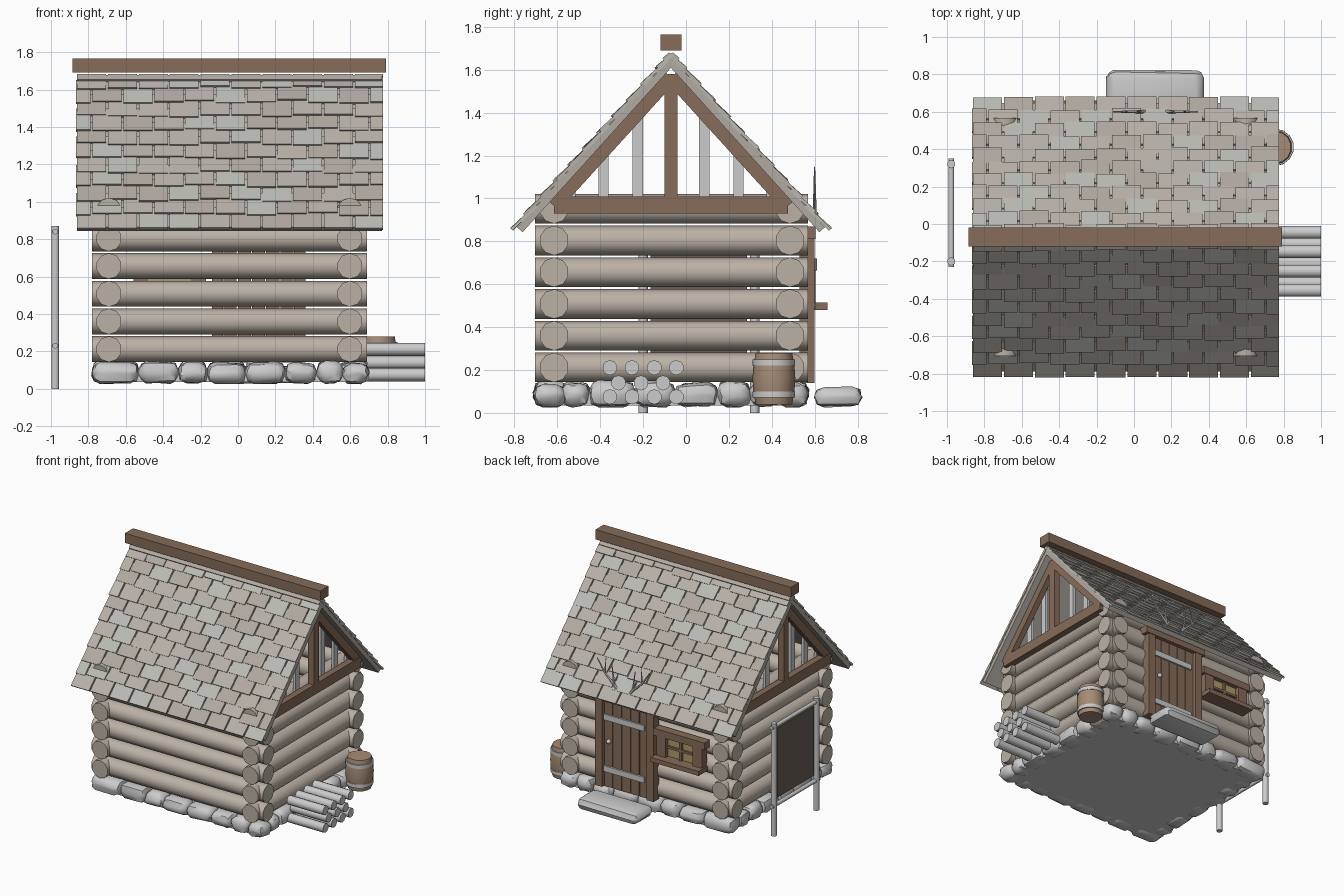
import bpy, bmesh, random
from mathutils import Matrix, Vector

if "Cube" in bpy.data.objects:
    bpy.data.objects.remove(bpy.data.objects["Cube"])

random.seed(4)
CX, CY = -0.045, -0.07            # cabin centre
APEX = 1.69


def material(name, rgb):
    m = bpy.data.materials.new(name)
    m.diffuse_color = (*rgb, 1)
    m.use_nodes = True
    m.node_tree.nodes["Principled BSDF"].inputs["Base Color"].default_value = m.diffuse_color
    return m


LOG = material("pale_log", (0.50, 0.44, 0.38))
BROWN = material("brown_timber", (0.24, 0.15, 0.10))
BARREL = material("barrel_wood", (0.38, 0.26, 0.18))
GLASS = material("warm_glass", (0.42, 0.33, 0.14))
HIDE = material("hide", (0.14, 0.115, 0.095))
SHINGLE = [material(f"shingle_{i}", c) for i, c in enumerate(
    [(0.48, 0.44, 0.40), (0.44, 0.40, 0.36), (0.50, 0.50, 0.46)])]


def box(bm, lo, hi, frame=Matrix.Identity(4)):
    lo, hi = Vector(lo), Vector(hi)
    m = frame @ Matrix.Translation((lo + hi) / 2) @ Matrix.Diagonal((*(hi - lo), 1))
    return bmesh.ops.create_cube(bm, size=1, matrix=m)["verts"]


def rod(bm, p, q, r1, r2=None, n=10):
    p, q = Vector(p), Vector(q)
    rot = (q - p).to_track_quat('Z', 'Y').to_matrix().to_4x4()
    bmesh.ops.create_cone(bm, cap_ends=True, segments=n, radius1=r1,
                          radius2=r1 if r2 is None else r2, depth=(q - p).length,
                          matrix=Matrix.Translation((p + q) / 2) @ rot)


def finish(name, bm, mats=(), smooth=False):
    bmesh.ops.recalc_face_normals(bm, faces=bm.faces)
    me = bpy.data.meshes.new(name)
    bm.to_mesh(me)
    bm.free()
    for m in mats:
        me.materials.append(m)
    if smooth:
        for f in me.polygons:
            f.use_smooth = True
        me.set_sharp_from_angle(angle=0.8)
    ob = bpy.data.objects.new(name, me)
    bpy.context.collection.objects.link(ob)
    return ob


def boxes(name, mat, *spans):
    bm = bmesh.new()
    for lo, hi in spans:
        box(bm, lo, hi)
    return finish(name, bm, [mat] if mat else [])


def stone(name, lo, hi, bevel=0.045):
    bm = bmesh.new()
    box(bm, lo, hi)
    bmesh.ops.bevel(bm, geom=bm.edges[:], offset=bevel, segments=2, profile=0.5,
                    affect='EDGES')
    for v in bm.verts:
        v.co += Vector([random.uniform(-0.006, 0.006) for _ in range(3)])
    return finish(name, bm, smooth=True)


# Floor slab and foundation stones
boxes("floor", None, ((-0.74, -0.665, 0.035), (0.65, 0.525, 0.10)))
edges_x = [-0.78, -0.53, -0.32, -0.165, 0.04, 0.25, 0.42, 0.56, 0.70]
edges_y = [-0.58, -0.45, -0.24, -0.05, 0.15, 0.30, 0.44]
for side, y in (("front", -0.635), ("back", 0.495)):
    for i, (a, b) in enumerate(zip(edges_x, edges_x[1:])):
        top = random.uniform(0.135, 0.152)
        stone(f"{side}_stone_{i}", (a, y - 0.075, 0.03), (b, y + 0.075, top))
for side, x in (("left", -0.705), ("right", 0.62)):
    for i, (a, b) in enumerate(zip(edges_y, edges_y[1:])):
        top = random.uniform(0.135, 0.152)
        stone(f"{side}_stone_{i}", (x - 0.075, a, 0.03), (x + 0.075, b, top))
stone("door_step", (-0.145, 0.60, 0.03), (0.37, 0.82, 0.12), 0.04)

# Log walls, crossing at the corners
bm = bmesh.new()
for i in range(6):
    z = 0.212 + i * 0.148
    for y in (-0.615, 0.485):
        rod(bm, (-0.78, y, z), (0.69, y, z), 0.069)
    for x in (-0.69, 0.598):
        rod(bm, (x, -0.705, z), (x, 0.568, z), 0.069)
finish("log_walls", bm, [LOG], True)

# Gable trusses with loose boards behind
for side, s in (("left", -1), ("right", 1)):
    x0, x1 = sorted((CX + s * 0.715, CX + s * 0.765))
    bm = bmesh.new()
    box(bm, (x0, CY - 0.545, 0.93), (x1, CY + 0.545, 1.01))
    box(bm, (x0, CY - 0.03, 1.0), (x1, CY + 0.03, 1.58))
    for t in (-1, 1):
        a, b = Vector((0, CY + t * 0.545, 0.965)), Vector((0, CY, 1.565))
        d = (b - a).normalized()
        n = Vector((0, -d.z, d.y))
        frame = Matrix(((1, 0, 0, 0), (0, d.y, n.y, a.y), (0, d.z, n.z, a.z), (0, 0, 0, 1)))
        box(bm, (x0 + 0.003, 0, -0.03), (x1 - 0.003, (b - a).length, 0.03), frame)
    finish(f"{side}_gable_truss", bm, [BROWN])
    bx = sorted((CX + s * 0.69, CX + s * 0.713))
    boxes(f"{side}_gable_boards", None, *[
        ((bx[0], CY + o - 0.024, 0.94), (bx[1], CY + o + 0.024, 1.60 - 1.107 * abs(o)))
        for o in (-0.47, -0.315, -0.155, 0.155, 0.315, 0.47)])

# Roof slopes: a deck plus staggered overlapping shingles
SLOPE, ROWS, TW, XL, XR = 1.118, 11, 0.165, -0.865, 0.775
for side, s in (("front", -1), ("back", 1)):
    frame = Matrix(((1, 0, 0, 0), (0, s * 0.67, s * 0.742, CY),
                    (0, -0.742, 0.67, APEX), (0, 0, 0, 1)))
    bm = bmesh.new()
    box(bm, (XL + 0.005, 0, -0.054), (XR - 0.005, SLOPE - 0.025, -0.02), frame)
    finish(f"{side}_roof_deck", bm, [SHINGLE[1]])
    bm = bmesh.new()
    for r in range(ROWS):
        low = SLOPE * (r + 1) / ROWS
        start = XL - (TW / 2 if r % 2 else 0)
        for c in range(11):
            a = max(XL, start + c * TW + 0.005)
            b = min(XR, start + (c + 1) * TW - 0.005)
            if b - a < 0.02:
                continue
            end = low + (0 if r == ROWS - 1 else random.uniform(-0.012, 0.012))
            lift = random.uniform(-0.003, 0.004)
            vs = box(bm, (a, max(0, low - 0.16), -0.026), (b, end, -0.012))
            shade = random.choice((0, 0, 1, 2))
            for v in vs:
                if v.co.y > low - 0.05:
                    v.co.z += 0.012 + lift
                v.co = frame @ v.co
            for f in {f for v in vs for f in v.link_faces}:
                f.material_index = shade
    finish(f"{side}_shingles", bm, SHINGLE)
boxes("ridge_beam", BROWN, ((-0.885, -0.12, 1.69), (0.79, -0.02, 1.765)))

# Door with planks, frame, straps and knob on the back wall
pw = 0.38 / 5
boxes("door_planks", BROWN, *[
    ((-0.08 + i * pw + 0.003, 0.535, 0.14), (-0.08 + (i + 1) * pw - 0.003, 0.575, 0.81))
    for i in range(5)])
boxes("door_frame", BROWN,
      ((-0.14, 0.53, 0.14), (-0.08, 0.60, 0.81)), ((0.30, 0.53, 0.14), (0.36, 0.60, 0.81)),
      ((-0.165, 0.53, 0.81), (0.385, 0.605, 0.87)))
boxes("door_straps", None, *[((-0.05, 0.57, z - 0.022), (0.295, 0.588, z + 0.022))
                             for z in (0.28, 0.68)])
bm = bmesh.new()
bmesh.ops.create_uvsphere(bm, u_segments=10, v_segments=6, radius=0.018,
                          matrix=Matrix.Translation((0.25, 0.59, 0.50)))
finish("door_knob", bm, smooth=True)

# Window beside the door
boxes("window_frame", BROWN,
      ((-0.585, 0.545, 0.665), (-0.15, 0.61, 0.72)),
      ((-0.25, 0.545, 0.515), (-0.17, 0.605, 0.665)),
      ((-0.56, 0.545, 0.515), (-0.48, 0.605, 0.665)),
      ((-0.57, 0.545, 0.48), (-0.16, 0.66, 0.515)),
      ((-0.375, 0.56, 0.515), (-0.355, 0.592, 0.665)),
      ((-0.48, 0.56, 0.582), (-0.25, 0.59, 0.60)))
boxes("window_pane", GLASS, ((-0.48, 0.55, 0.515), (-0.25, 0.575, 0.665)))

# Antlers above the door
bm = bmesh.new()
for s in (-1, 1):
    pts = [Vector((0.115 + s * dx, 0.60, z)) for dx, z in
           ((0.03, 0.89), (0.08, 0.96), (0.16, 1.03), (0.225, 1.13))]
    for i, (a, b) in enumerate(zip(pts, pts[1:])):
        rod(bm, a, b, 0.013 - 0.003 * i, 0.010 - 0.003 * i, 6)
    rod(bm, pts[1], pts[1] + Vector((s * 0.02, 0, 0.15)), 0.009, 0.003, 6)
    rod(bm, pts[2], pts[2] + Vector((-s * 0.01, 0, 0.12)), 0.007, 0.002, 6)
finish("antlers", bm, smooth=True)

# Barrel with hoops
BX, BY = 0.755, 0.41
bm = bmesh.new()
profile = [(0.04, 0.085), (0.10, 0.096), (0.16, 0.10), (0.22, 0.096), (0.28, 0.085)]
for (z0, r0), (z1, r1) in zip(profile, profile[1:]):
    rod(bm, (BX, BY, z0), (BX, BY, z1), r0, r1, 14)
bmesh.ops.remove_doubles(bm, verts=bm.verts, dist=0.0005)
inner = [f for f in bm.faces if len(f.verts) > 4 and 0.05 < f.calc_center_median().z < 0.27]
bmesh.ops.delete(bm, geom=inner, context='FACES_ONLY')
finish("barrel", bm, [BARREL], True)
bm = bmesh.new()
for z in (0.085, 0.235):
    rod(bm, (BX, BY, z - 0.014), (BX, BY, z + 0.014), 0.099, n=14)
finish("barrel_hoops", bm, smooth=True)

# Firewood stack
bm = bmesh.new()
for z, ys in ((0.075, (-0.355, -0.252, -0.148, -0.045)), (0.14, (-0.315, -0.21, -0.107)),
              (0.211, (-0.355, -0.252, -0.148, -0.045))):
    for y in ys:
        rod(bm, (0.69, y, z), (1.0, y, z), 0.035)
finish("firewood", bm, smooth=True)

# Drying rack with stretched hide
bm = bmesh.new()
for y in (-0.20, 0.32):
    rod(bm, (-0.977, y, 0), (-0.977, y, 0.87), 0.022)
for z in (0.23, 0.84):
    rod(bm, (-0.977, -0.23, z), (-0.977, 0.35, z), 0.015)
finish("rack_frame", bm, smooth=True)
boxes("stretched_hide", HIDE, ((-0.983, -0.165, 0.28), (-0.971, 0.285, 0.815)))
